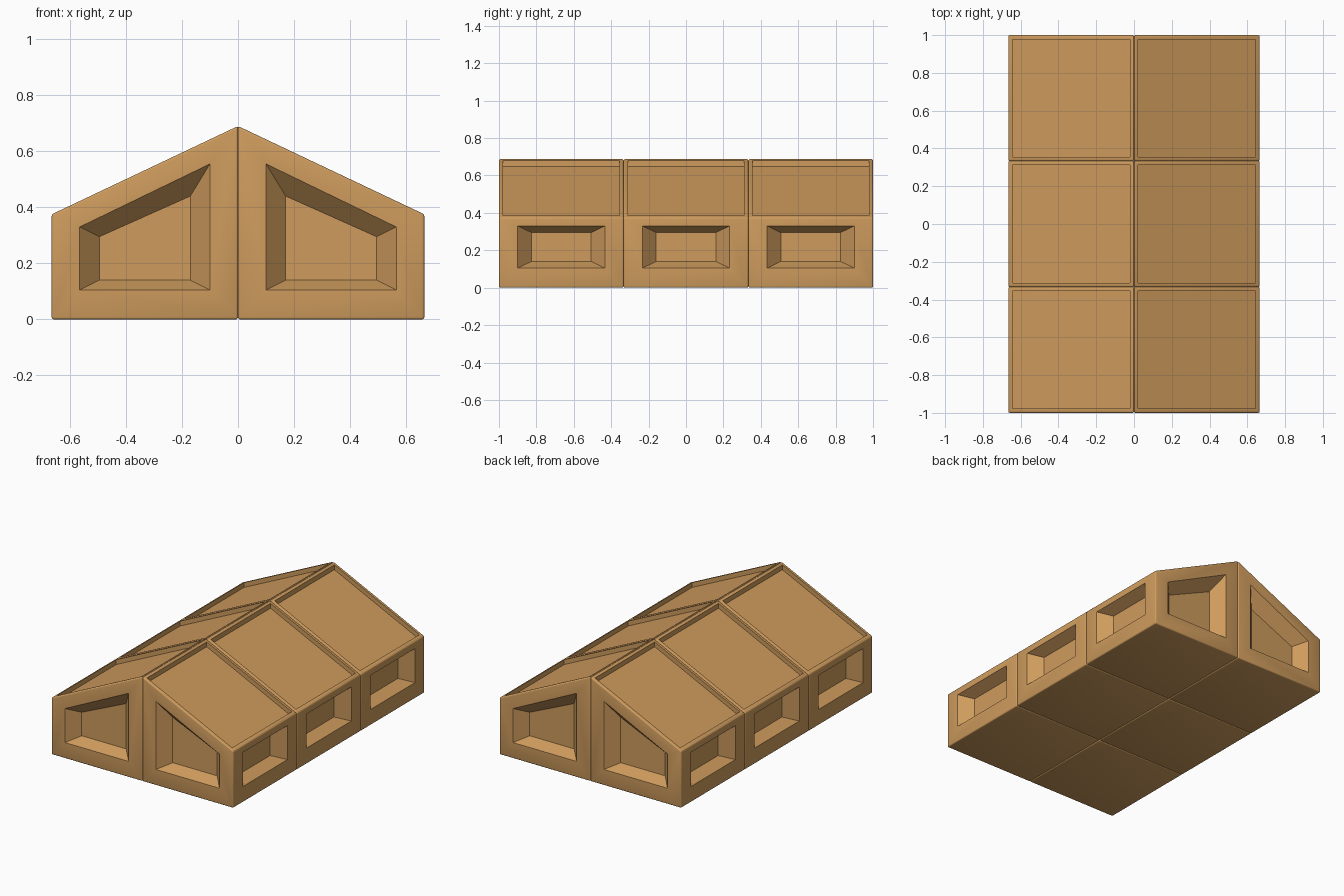
import bpy, bmesh, math
from mathutils import Vector

if "Cube" in bpy.data.objects:
    bpy.data.objects.remove(bpy.data.objects["Cube"])

W, EAVE, RIDGE = 0.665, 0.375, 0.69   # bay width, wall height, ridge height
L = 2 / 3                             # bay length
DEPTH = 0.075                         # window recess depth

mat = bpy.data.materials.new("tan")
mat.diffuse_color = (0.62, 0.33, 0.11, 1)
mat.use_nodes = True
mat.node_tree.nodes["Principled BSDF"].inputs["Base Color"].default_value = mat.diffuse_color


def roof_z(x):
    return RIDGE - (RIDGE - EAVE) * x / W


def recess(bm, direction, rings):
    """Inset the large face looking along direction through successive corner rings."""
    bm.normal_update()
    d = Vector(direction).normalized()
    face = max((f for f in bm.faces if f.normal.dot(d) > 0.95), key=lambda f: f.calc_area())
    for ring in rings:
        bmesh.ops.inset_individual(bm, faces=[face], thickness=0.001)
        pts = [Vector(p) for p in ring]
        for v in face.verts:
            v.co = min(pts, key=lambda p: (p - v.co).length)


def bay(name, side, row):
    bm = bmesh.new()
    y0, h = row * L, L / 2
    # sloped block with softened edges
    profile = [(0, 0), (W, 0), (W, EAVE), (0, RIDGE)]
    base = bm.faces.new([bm.verts.new((x, y0 - h, z)) for x, z in profile])
    ext = bmesh.ops.extrude_face_region(bm, geom=[base])["geom"]
    bmesh.ops.translate(bm, vec=(0, L, 0), verts=[g for g in ext if isinstance(g, bmesh.types.BMVert)])
    bmesh.ops.recalc_face_normals(bm, faces=bm.faces)
    bmesh.ops.bevel(bm, geom=bm.edges[:], offset=0.008, segments=3, profile=0.5, affect='EDGES')

    # gable window on the end bays
    outer = [(0.10, 0.105), (0.565, 0.105), (0.565, 0.33), (0.10, 0.555)]
    inner = [(0.17, 0.14), (0.495, 0.14), (0.495, 0.295), (0.17, 0.44)]
    if row:
        recess(bm, (0, row, 0), [[(x, row, z) for x, z in outer],
                                 [(x, row * (1 - DEPTH), z) for x, z in inner]])
    # side window
    recess(bm, (1, 0, 0), [[(W, y0 + s * 0.233, z) for s in (-1, 1) for z in (0.105, 0.33)],
                           [(W - DEPTH, y0 + s * 0.16, z) for s in (-1, 1) for z in (0.14, 0.295)]])
    # sunken roof panel
    recess(bm, (RIDGE - EAVE, 0, W), [[(x, y0 + s * (h - 0.022), roof_z(x) - drop)
                                       for s in (-1, 1) for x in (0.02, 0.642)]
                                      for drop in (0, 0.032)])
    for v in bm.verts:
        v.co.x *= side
    bmesh.ops.recalc_face_normals(bm, faces=bm.faces)
    me = bpy.data.meshes.new(name)
    bm.to_mesh(me)
    bm.free()
    me.materials.append(mat)
    ob = bpy.data.objects.new(name, me)
    bpy.context.collection.objects.link(ob)
    bpy.ops.object.select_all(action='DESELECT')
    ob.select_set(True)
    bpy.context.view_layer.objects.active = ob
    bpy.ops.object.shade_smooth_by_angle(angle=math.radians(35))


# six bays: left and right of the ridge, three deep
for side, sname in ((-1, "left"), (1, "right")):
    for row, rname in ((-1, "front"), (0, "middle"), (1, "back")):
        bay(f"{rname}_{sname}_bay", side, row)
